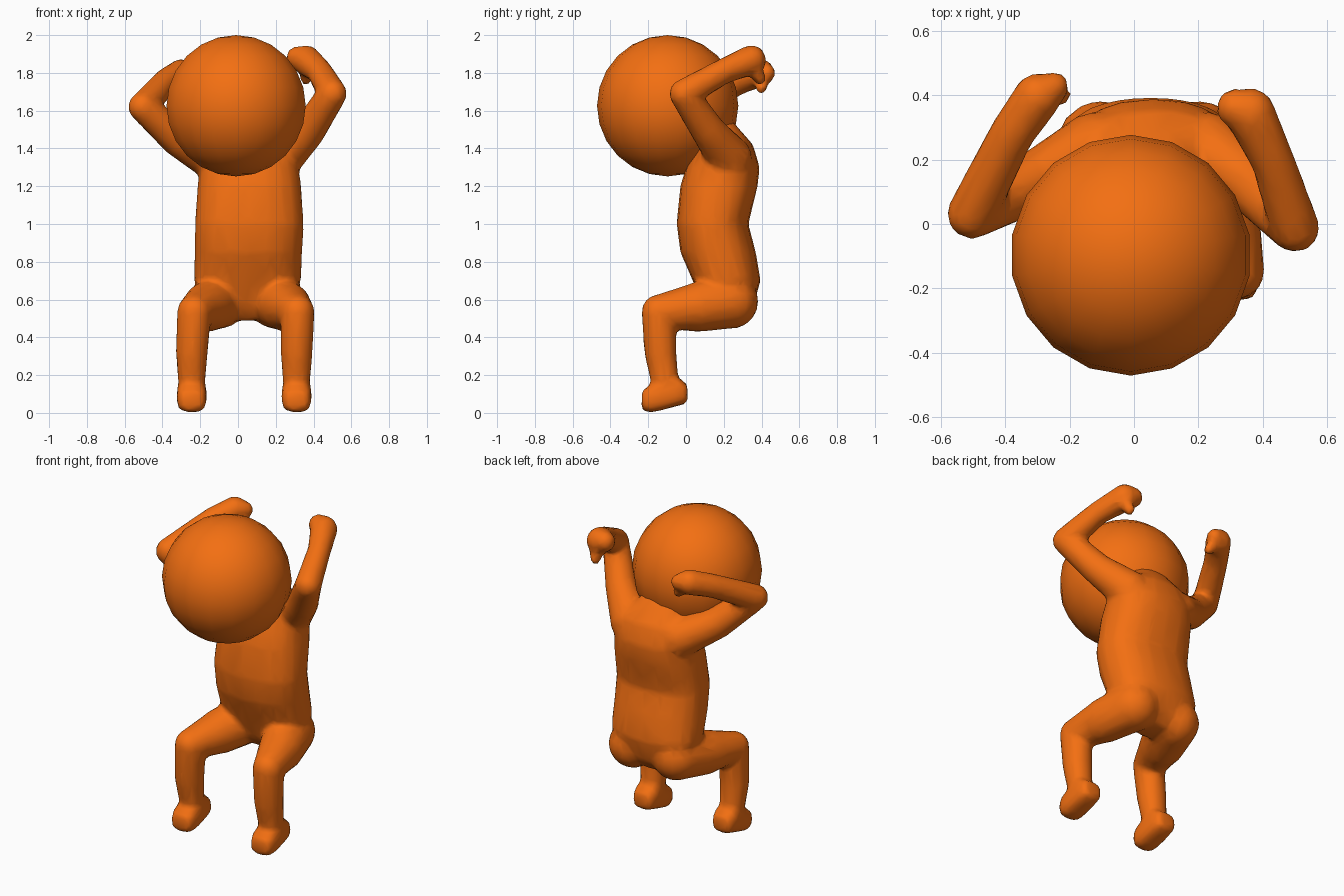
import bpy, bmesh
from math import cos, sin, pi, copysign
from mathutils import Vector, Matrix

if "Cube" in bpy.data.objects:
    bpy.data.objects.remove(bpy.data.objects["Cube"])

orange = bpy.data.materials.new("orange")
orange.diffuse_color = (0.9, 0.16, 0.006, 1)
orange.use_nodes = True
orange.node_tree.nodes["Principled BSDF"].inputs["Base Color"].default_value = orange.diffuse_color


def ball(bm, c, r):
    bmesh.ops.create_uvsphere(bm, u_segments=14, v_segments=10, radius=r,
                              matrix=Matrix.Translation(c))


def limb(bm, pts):
    """Chain of tapered segments with round joints; pts are (x, y, z, radius)."""
    for p in pts:
        ball(bm, Vector(p[:3]), p[3])
    for a, b in zip(pts, pts[1:]):
        va, vb = Vector(a[:3]), Vector(b[:3])
        d = vb - va
        m = Matrix.Translation((va + vb) / 2) @ d.to_track_quat('Z', 'Y').to_matrix().to_4x4()
        bmesh.ops.create_cone(bm, cap_ends=True, segments=14, radius1=a[3],
                              radius2=b[3], depth=d.length, matrix=m)


def loft(bm, rings, u, v, power, n=20):
    """Rounded-box cross-sections (x, y, z, ru, rv) skinned into a closed solid."""
    def se(t):
        return copysign(abs(t) ** power, t)
    loops = []
    for x, y, z, ru, rv in rings:
        loops.append([bm.verts.new(Vector((x, y, z)) + u * ru * se(cos(2 * pi * i / n))
                                   + v * rv * se(sin(2 * pi * i / n))) for i in range(n)])
    for a, b in zip(loops, loops[1:]):
        for i in range(n):
            j = (i + 1) % n
            bm.faces.new((a[i], a[j], b[j], b[i]))
    bm.faces.new(loops[0][::-1])
    bm.faces.new(loops[-1])


X, Y, Z = Vector((1, 0, 0)), Vector((0, 1, 0)), Vector((0, 0, 1))
bm = bmesh.new()

# torso and neck
loft(bm, [(0.045, 0.22, 0.49, 0.08, 0.08), (0.05, 0.225, 0.56, 0.20, 0.13),
          (0.05, 0.215, 0.70, 0.285, 0.18), (0.055, 0.17, 0.85, 0.285, 0.20),
          (0.06, 0.14, 1.0, 0.288, 0.19), (0.06, 0.175, 1.2, 0.275, 0.205),
          (0.06, 0.195, 1.3, 0.26, 0.195), (0.06, 0.20, 1.42, 0.22, 0.155),
          (0.04, 0.17, 1.5, 0.15, 0.115), (0.02, 0.10, 1.6, 0.10, 0.10)], X, Y, 0.85)

# legs and wedge-shaped feet
for hip, thigh, knee, ankle in ((-0.10, -0.165, -0.232, -0.245), (0.20, 0.26, 0.315, 0.31)):
    limb(bm, [(hip, 0.24, 0.59, 0.145), (thigh, 0.06, 0.56, 0.132),
              (knee, -0.145, 0.535, 0.092), (ankle, -0.135, 0.32, 0.086),
              (ankle, -0.11, 0.15, 0.072)])
    loft(bm, [(ankle, 0.008, 0.10, 0.06, 0.05), (ankle, -0.05, 0.115, 0.077, 0.08),
              (ankle, -0.13, 0.09, 0.08, 0.077), (ankle, -0.19, 0.074, 0.078, 0.074),
              (ankle, -0.235, 0.065, 0.06, 0.05)], X, Z, 0.65)

# arms raised behind the head, with fists and thumbs
limb(bm, [(0.225, 0.23, 1.35, 0.12), (0.37, 0.12, 1.49, 0.092), (0.50, -0.012, 1.69, 0.078),
          (0.43, 0.20, 1.81, 0.068), (0.36, 0.345, 1.868, 0.08), (0.315, 0.36, 1.88, 0.062)])
limb(bm, [(0.38, 0.35, 1.84, 0.045), (0.36, 0.39, 1.77, 0.034)])
limb(bm, [(-0.12, 0.23, 1.34, 0.12), (-0.31, 0.13, 1.445, 0.095), (-0.505, 0.03, 1.62, 0.078),
          (-0.38, 0.28, 1.755, 0.07), (-0.30, 0.395, 1.80, 0.075), (-0.25, 0.425, 1.80, 0.05)])
limb(bm, [(-0.28, 0.40, 1.77, 0.042), (-0.225, 0.40, 1.72, 0.032)])

bmesh.ops.recalc_face_normals(bm, faces=bm.faces)
mesh = bpy.data.meshes.new("body")
bm.to_mesh(mesh)
bm.free()
mesh.materials.append(orange)
body = bpy.data.objects.new("body", mesh)
bpy.context.collection.objects.link(body)

# fuse the limbs into one skin, soften the joints, then reduce to low-poly
remesh = body.modifiers.new("fuse", 'REMESH')
remesh.mode = 'VOXEL'
remesh.voxel_size = 0.015
remesh.use_smooth_shade = True
soft = body.modifiers.new("soften", 'SMOOTH')
soft.factor = 0.5
soft.iterations = 8
low = body.modifiers.new("reduce", 'DECIMATE')
low.ratio = 0.12

# head
bpy.ops.mesh.primitive_uv_sphere_add(segments=18, ring_count=12, radius=0.374,
                                     location=(-0.01, -0.097, 1.626))
head = bpy.context.object
head.name = "head"
head.data.materials.append(orange)
bpy.ops.object.shade_smooth()
